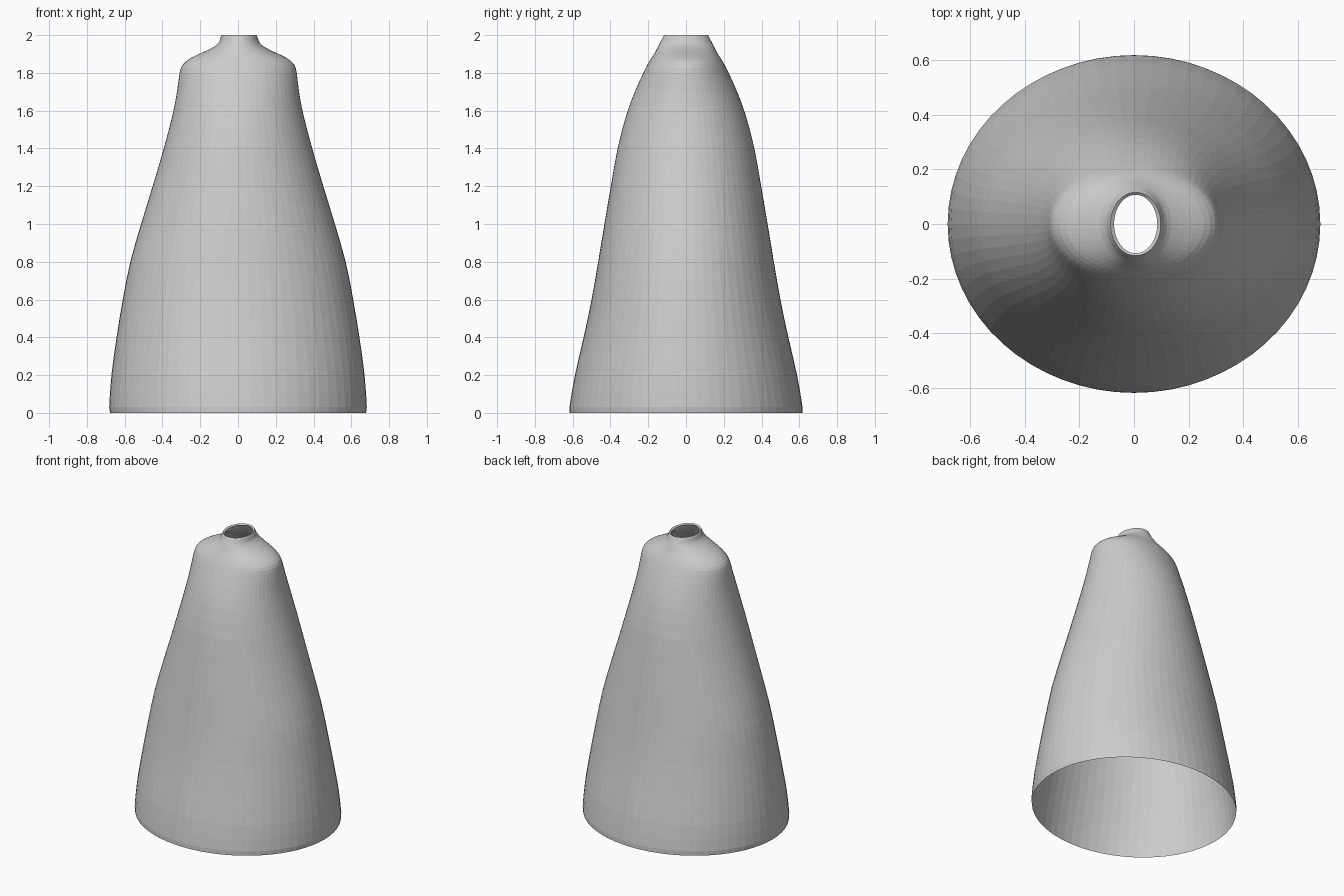
import bpy, bmesh, math

if "Cube" in bpy.data.objects:
    bpy.data.objects.remove(bpy.data.objects["Cube"])

SIDES = 64
# height, half width (x), half depth (y), x offset
SECTIONS = [
    (0.00, 0.678, 0.618, 0), (0.03, 0.682, 0.617, 0), (0.20, 0.670, 0.588, 0),
    (0.40, 0.643, 0.542, 0), (0.60, 0.610, 0.500, 0), (0.80, 0.570, 0.465, 0),
    (1.00, 0.513, 0.432, 0), (1.20, 0.452, 0.398, 0), (1.40, 0.393, 0.362, 0),
    (1.58, 0.346, 0.315, 0), (1.70, 0.323, 0.271, 0), (1.80, 0.310, 0.226, 0.001),
    (1.845, 0.294, 0.203, 0.003), (1.88, 0.252, 0.182, 0.004), (1.91, 0.188, 0.163, 0.005),
    (1.94, 0.130, 0.148, 0.006), (1.965, 0.105, 0.135, 0.006), (1.99, 0.097, 0.122, 0.006),
    (2.00, 0.092, 0.116, 0.006), (1.992, 0.079, 0.107, 0.006),
]


def smooth(a, b, c, d, t):
    """Catmull-Rom blend between b and c."""
    return tuple(0.5 * (2*q + (r-p)*t + (2*p-5*q+4*r-s)*t*t + (3*q-p-3*r+s)*t**3)
                 for p, q, r, s in zip(a, b, c, d))


# Blend the body sections; the thin neck lip is kept as given
rows = []
for i in range(len(SECTIONS) - 1):
    steps = 2 if 1 <= i <= 15 else 1
    quad = [SECTIONS[min(max(i + k, 0), len(SECTIONS) - 1)] for k in (-1, 0, 1, 2)]
    rows += [smooth(*quad, s / steps) for s in range(steps)]
rows.append(SECTIONS[-1])

# Open oval shade shell
bm = bmesh.new()
rings = []
for z, rx, ry, cx in rows:
    rings.append([bm.verts.new((cx + rx * math.cos(math.tau * k / SIDES),
                                ry * math.sin(math.tau * k / SIDES), z))
                  for k in range(SIDES)])
for lo, hi in zip(rings, rings[1:]):
    for k in range(SIDES):
        n = (k + 1) % SIDES
        bm.faces.new((lo[k], lo[n], hi[n], hi[k]))

mesh = bpy.data.meshes.new("bell_shell")
bm.to_mesh(mesh)
bm.free()
shell = bpy.data.objects.new("bell_shell", mesh)
bpy.context.collection.objects.link(shell)
